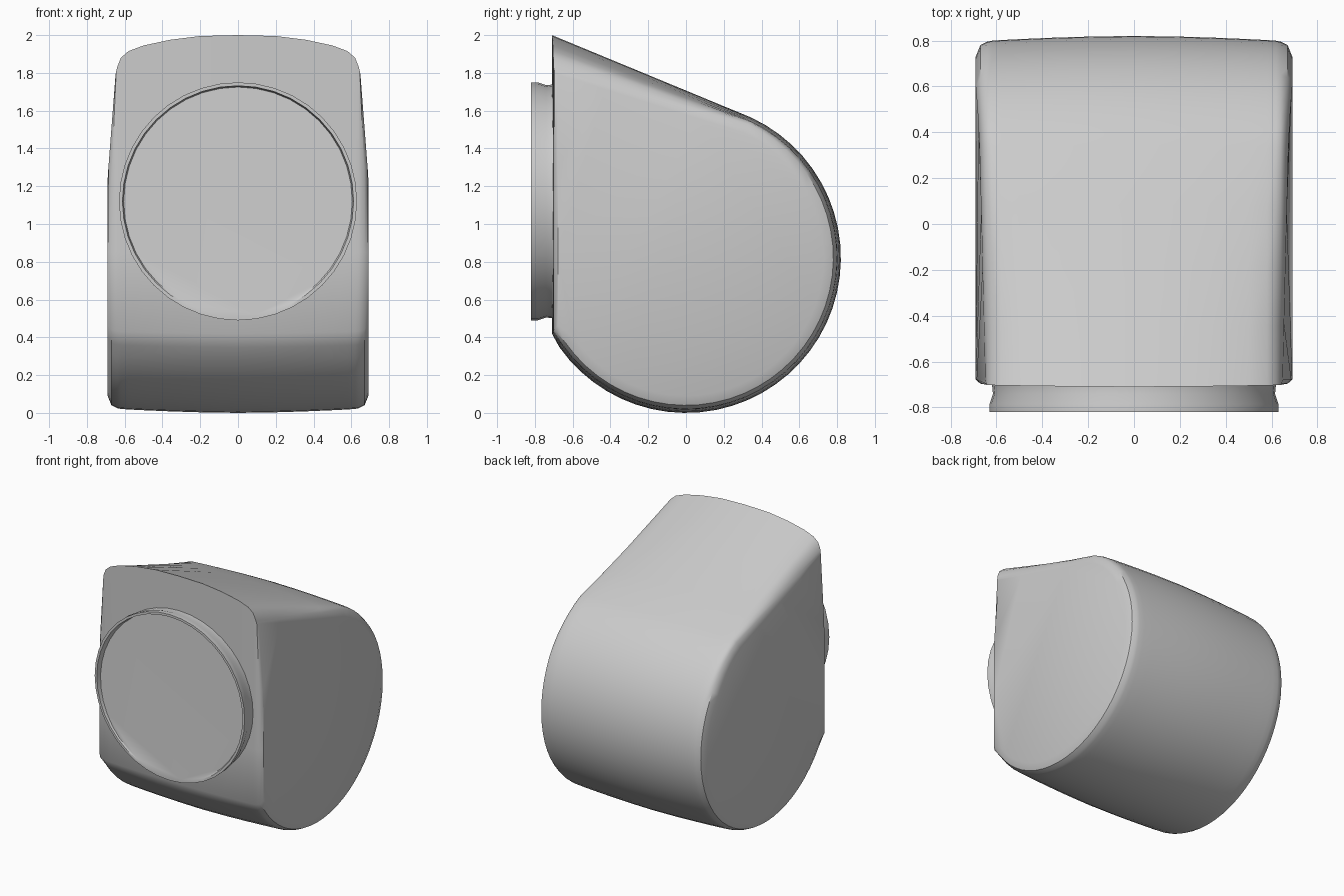
import bpy, bmesh, math

cube = bpy.data.objects.get("Cube")
if cube:
    bpy.data.objects.remove(cube)

grey = bpy.data.materials.new("light_grey")
grey.use_nodes = True
colour = (0.6, 0.6, 0.6, 1)
grey.diffuse_color = colour
grey.node_tree.nodes["Principled BSDF"].inputs["Base Color"].default_value = colour

FRONT, CENTRE_Z, RADIUS = -0.71, 0.82, 0.82


def finish(bm, name, angle):
    bmesh.ops.recalc_face_normals(bm, faces=bm.faces)
    mesh = bpy.data.meshes.new(name)
    bm.to_mesh(mesh)
    bm.free()
    obj = bpy.data.objects.new(name, mesh)
    bpy.context.collection.objects.link(obj)
    mesh.materials.append(grey)
    bpy.ops.object.select_all(action='DESELECT')
    obj.select_set(True)
    bpy.context.view_layer.objects.active = obj
    bpy.ops.object.shade_smooth_by_angle(angle=math.radians(angle))
    return obj


def bridge(bm, a, b):
    for i in range(len(a)):
        j = (i + 1) % len(a)
        bm.faces.new((a[i], a[j], b[j], b[i]))


def side_profile(peak, inset):
    """Teardrop outline (y, z): sloping roof, round back and belly, flat front."""
    r = RADIUS - inset
    start, end = math.radians(65), -math.pi + math.asin((CENTRE_Z - 0.42) / RADIUS)
    arc = [start + (end - start) * i / 36 for i in range(37)]
    pts = [(r * math.cos(a), CENTRE_Z + r * math.sin(a)) for a in arc]
    front = FRONT + inset * 0.35
    pts[-1] = (front, pts[-1][1])
    y1, z1 = pts[0]
    roof = [(front + (y1 - front) * t, peak + (z1 - peak) * t) for t in (0, 0.25, 0.5, 0.75)]
    return roof + pts + [(front, 0.85), (front, 1.3)]


# Body: the outline lofted from side to side, with a crowned roof and soft edges
half = [(0, 2.0, 0), (0.2, 1.995, 0.003), (0.36, 1.975, 0.008), (0.5, 1.945, 0.014),
        (0.58, 1.915, 0.018), (0.62, 1.88, 0.021), (0.64, 1.83, 0.025),
        (0.67, 1.81, 0.04), (0.69, 1.79, 0.09)]
stations = [(-x, p, i) for x, p, i in reversed(half[1:])] + half
bm = bmesh.new()
rings = []
for x, peak, inset in stations:
    ring = []
    for y, z in side_profile(peak, inset):
        # the cheeks lean in towards the roof
        lean = max(0, abs(x) - 0.64) * min(1, max(0, (z - 1.25) / 0.55)) * 0.85
        ring.append(bm.verts.new((x - math.copysign(lean, x), y, z)))
    rings.append(ring)
for a, b in zip(rings, rings[1:]):
    bridge(bm, a, b)
for ring in (rings[0], rings[-1]):
    bm.faces.new(ring)
finish(bm, "body", 40)

# Front collar: short round tube with a thin rim and a shallow, tilted inner disc
bm = bmesh.new()
loops = []
for r, y, tilt in ((0.62, -0.69, 0), (0.615, -0.74, 0), (0.63, -0.785, 0),
                   (0.63, -0.82, 0), (0.612, -0.82, 0), (0.605, -0.785, 0.035)):
    loop = []
    for i in range(40):
        a = 2 * math.pi * i / 40
        loop.append(bm.verts.new((r * math.cos(a), y + tilt * math.sin(a), 1.12 + r * math.sin(a))))
    loops.append(loop)
for a, b in zip(loops, loops[1:]):
    bridge(bm, a, b)
bm.faces.new(loops[0])
bm.faces.new(loops[-1])
finish(bm, "front_collar", 35)
